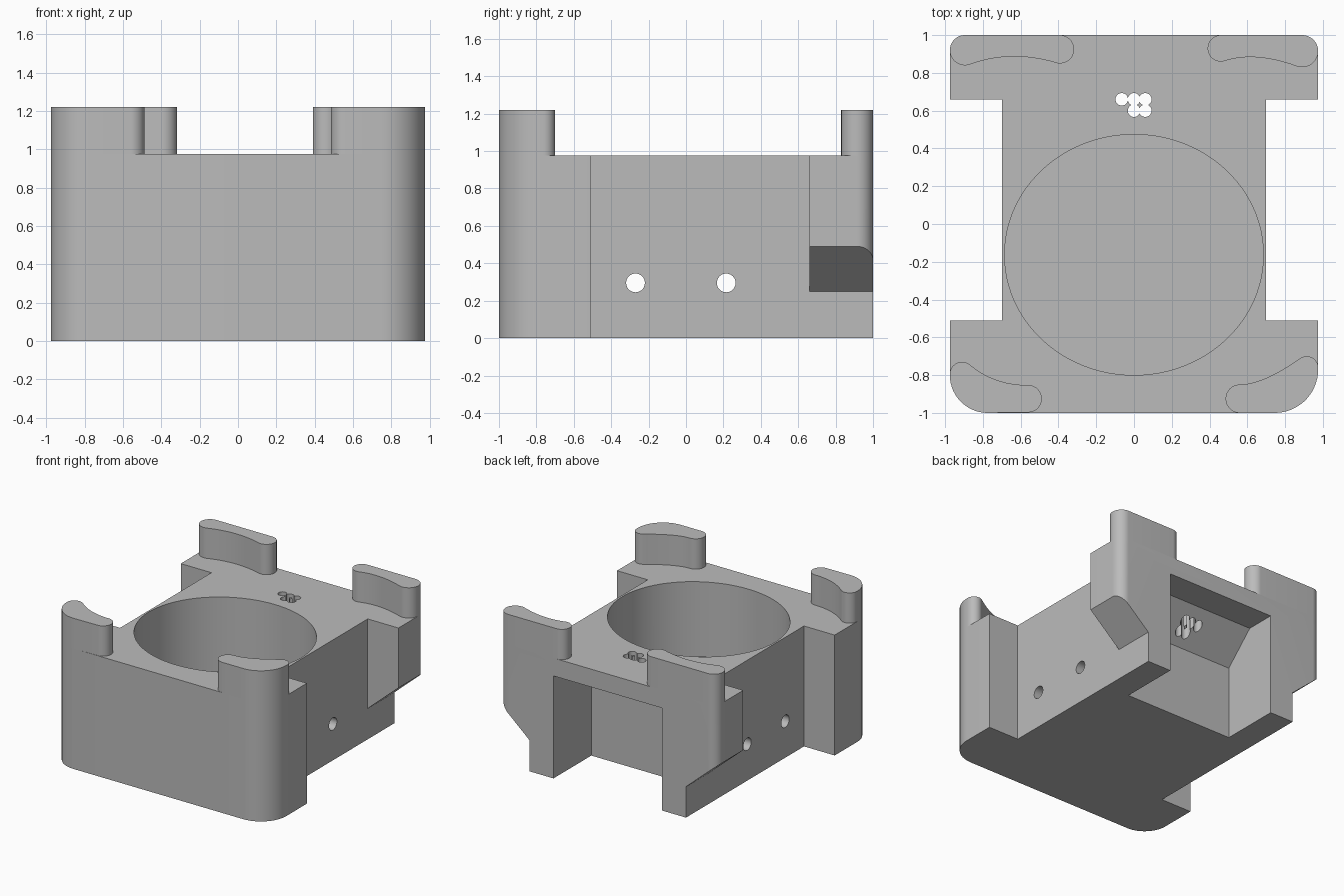
import bpy
import bmesh
from math import cos, sin, radians, pi
from mathutils import Vector

cube = bpy.data.objects.get("Cube")
if cube:
    bpy.data.objects.remove(cube, do_unlink=True)

grey = bpy.data.materials.new("plain grey")
grey.use_nodes = True
grey.diffuse_color = (0.5, 0.5, 0.5, 1)
grey.node_tree.nodes["Principled BSDF"].inputs["Base Color"].default_value = (0.5, 0.5, 0.5, 1)


def arc(cx, cy, r, start, end):
    steps = max(4, round(abs(end - start) / 6))
    angles = [radians(start + (end - start) * i / steps) for i in range(steps + 1)]
    return [Vector((cx + r * cos(a), cy + r * sin(a))) for a in angles]


def bend(a, control, b, steps=16):
    """Interior points of a quadratic curve from a to b."""
    c = Vector(control)
    ts = [i / steps for i in range(1, steps)]
    return [a * (1 - t) ** 2 + c * 2 * t * (1 - t) + b * t * t for t in ts]


def prism(name, outline, low, high, axis="z"):
    """Extrude an outline along z (x, y), y (x, z) or x (y, z)."""
    place = {"z": lambda p, d: (p[0], p[1], d),
             "y": lambda p, d: (p[0], d, p[1]),
             "x": lambda p, d: (d, p[0], p[1])}[axis]
    bm = bmesh.new()
    face = bm.faces.new([bm.verts.new(place(p, low)) for p in outline])
    top = bmesh.ops.extrude_face_region(bm, geom=[face])["geom"]
    shift = Vector(place((0, 0), high - low))
    bmesh.ops.translate(bm, vec=shift, verts=[v for v in top if isinstance(v, bmesh.types.BMVert)])
    bmesh.ops.recalc_face_normals(bm, faces=bm.faces)
    mesh = bpy.data.meshes.new(name)
    bm.to_mesh(mesh)
    bm.free()
    mesh.materials.append(grey)
    obj = bpy.data.objects.new(name, mesh)
    bpy.context.collection.objects.link(obj)
    return obj


def smooth(obj):
    bpy.ops.object.select_all(action="DESELECT")
    obj.select_set(True)
    bpy.context.view_layer.objects.active = obj
    bpy.ops.object.shade_smooth_by_angle(angle=radians(30))


# Rounded outer corners shared by the body and the posts
DECK, TOP = 0.975, 1.22
front_right_corner = arc(-0.775, -0.8, 0.2, 180, 270)
front_left_corner = arc(0.745, -0.77, 0.23, 270, 360)
back_left_corner = arc(0.89, 0.915, 0.085, 0, 90)
back_right_corner = arc(-0.895, 0.92, 0.08, 90, 180)

# Body: wide front and back flanges with a narrower waist
left_waist = [(0.975, -0.51), (0.70, -0.51), (0.70, 0.66), (0.975, 0.66)]
right_waist = [(-x, y) for x, y in reversed(left_waist)]
body = prism("body", front_right_corner + front_left_corner + left_waist
             + back_left_corner + back_right_corner + right_waist, 0, DECK)

cutters = []

# Round well sunk from the deck
well = [(0.685 * cos(i * pi / 48), -0.163 + 0.637 * sin(i * pi / 48)) for i in range(96)]
cutters.append(prism("well_cutter", well, 0.37, 1.2))

# Back bay with a sloped ceiling, open behind and below
bay = [(0.516, -0.1), (1.1, -0.1), (1.1, 0.83), (0.758, 0.83), (0.516, 0.595)]
cutters.append(prism("bay_cutter", bay, -0.487, 0.487, "x"))

# Sloped undersides of the back flanges
for side in (1, -1):
    wedge = [(side * x, z) for x, z in ((0.70, -0.1), (1.1, -0.1), (1.1, 0.599), (0.70, 0.25))]
    cutters.append(prism("wedge_cutter", wedge, 0.6, 1.1, "y"))

# Cross holes and the cluster of wire holes
for y in (-0.27, 0.215):
    cutters.append(prism("cross_hole_cutter", arc(y, 0.295, 0.05, 0, 360)[:-1], -1.2, 1.2, "x"))
for x, y in ((-0.065, 0.66), (0, 0.66), (0.06, 0.66), (0, 0.6), (0.06, 0.6)):
    cutters.append(prism("wire_hole_cutter", arc(x, y, 0.033, 0, 360)[:-1], 0.45, 1.2))

for cutter in cutters:
    cutter.hide_render = True
    cut = body.modifiers.new(cutter.name, "BOOLEAN")
    cut.operation = "DIFFERENCE"
    cut.solver = "EXACT"
    cut.object = cutter

# Bake the cuts and drop the cutters
graph = bpy.context.evaluated_depsgraph_get()
graph.update()
carved = bpy.data.meshes.new_from_object(body.evaluated_get(graph))
body.modifiers.clear()
body.data = carved
for cutter in cutters:
    bpy.data.objects.remove(cutter, do_unlink=True)
smooth(body)

# Curved corner posts: outer corner, rounded ends and a hollow inner side
tip, end = arc(-0.91, -0.795, 0.065, 50, 180), arc(-0.56, -0.925, 0.072, 270, 450)
smooth(prism("front_right_post", front_right_corner + end
             + bend(end[-1], (-0.74, -0.853), tip[0]) + tip, DECK, TOP))

tip, end = arc(0.915, -0.76, 0.06, 0, 125), arc(0.56, -0.925, 0.075, 90, 270)
smooth(prism("front_left_post", end + front_left_corner + tip
             + bend(tip[-1], (0.68, -0.85), end[0]), DECK, TOP))

tip, end = arc(0.89, 0.915, 0.085, 250, 354), arc(0.46, 0.93, 0.07, 90, 288)
smooth(prism("back_left_post", end + bend(end[-1], (0.64, 0.915), tip[0])
             + tip + back_left_corner, DECK, TOP))

tip, end = arc(-0.895, 0.92, 0.08, 186, 290), arc(-0.392, 0.925, 0.075, 260, 450)
smooth(prism("back_right_post", back_right_corner + tip
             + bend(tip[-1], (-0.65, 0.925), end[0]) + end, DECK, TOP))
